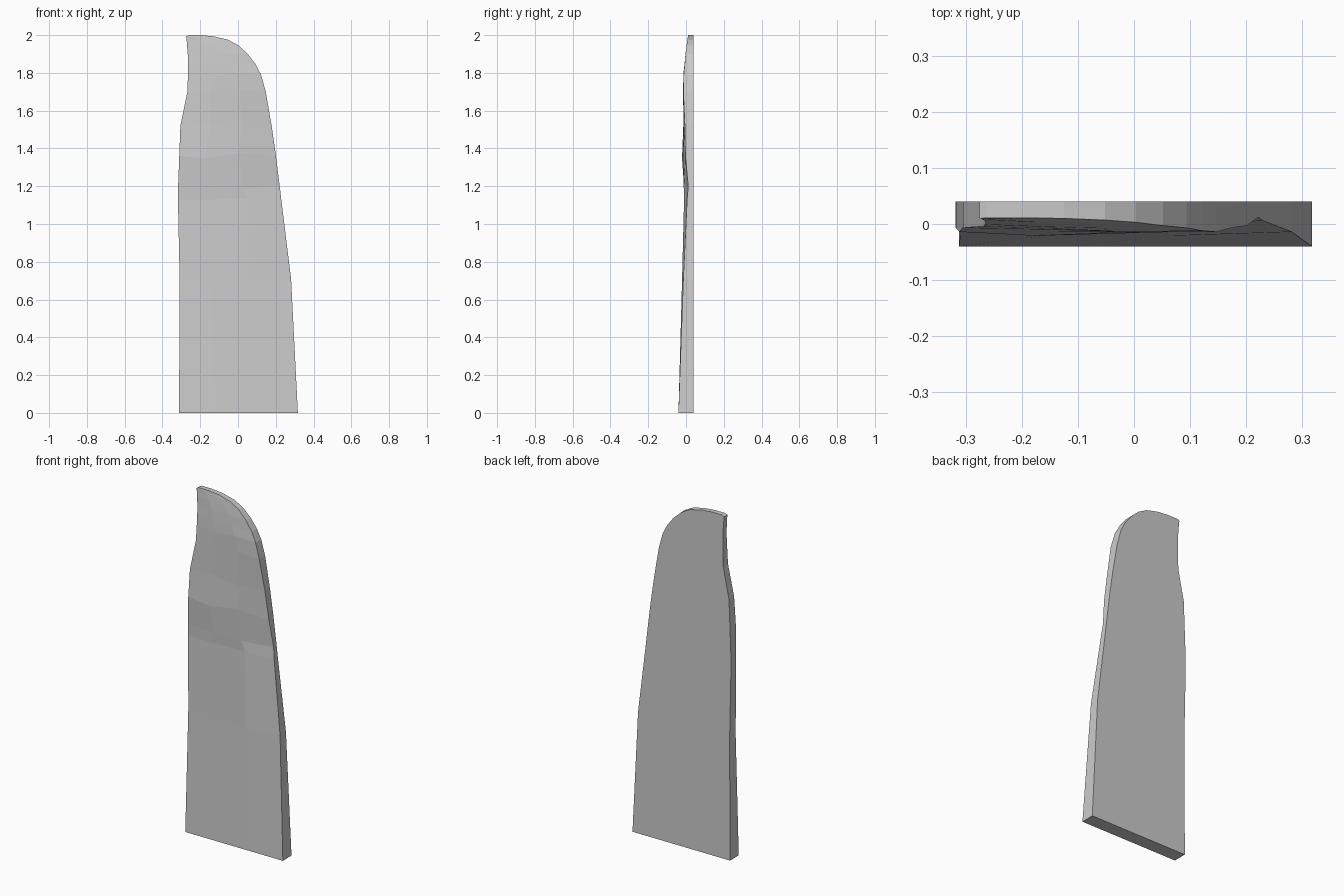
import bpy, bmesh, random

random.seed(4)
BACK_Y = 0.04
COLS = (0, 0.3, 0.64, 1)      # fractions of the width

# Each row: height, left edge, right edge, front face y at the four columns
ROWS = [
    (0.00, -0.312, 0.317, -0.040, -0.040, -0.040, -0.040),
    (0.71, -0.309, 0.281, -0.016, -0.019, -0.021, -0.014),
    (1.13, -0.318, 0.229, -0.006, -0.007, -0.010, 0.006),
    (1.20, -0.317, 0.221, -0.008, -0.010, -0.012, 0.012),
    (1.36, -0.311, 0.201, -0.014, -0.021, -0.016, -0.003),
    (1.52, -0.305, 0.178, -0.007, -0.014, -0.013, -0.006),
    (1.70, -0.268, 0.147, -0.004, -0.010, -0.015, -0.014),
    (1.79, -0.265, 0.122, -0.001, -0.009, -0.014, -0.012),
    (1.845, -0.265, 0.094, 0.003, -0.005, -0.008, -0.007),
    (1.90, -0.266, 0.052, 0.006, 0.000, -0.003, -0.003),
    (1.945, -0.270, 0.003, 0.008, 0.004, 0.003, 0.003),
    (1.975, -0.272, -0.052, 0.010, 0.008, 0.007, 0.007),
    (1.993, -0.275, -0.125, 0.010, 0.010, 0.010, 0.010),
    (2.00, -0.262, -0.195, 0.011, 0.011, 0.011, 0.011),
]

# Rough-hewn front face
bm = bmesh.new()
grid = []
for r, (z, left, right, *ys) in enumerate(ROWS):
    line = []
    for c, (t, y) in enumerate(zip(COLS, ys)):
        x, h = left + (right - left) * t, z
        if 0 < c < 3 and 0 < r < 8:
            x += random.uniform(-0.025, 0.025)
            h += random.uniform(-0.015, 0.015)
        line.append(bm.verts.new((x, y, h)))
    grid.append(line)
for a, b in zip(grid, grid[1:]):
    for c in range(3):
        bm.faces.new((a[c], a[c + 1], b[c + 1], b[c]))

# Side walls drawn straight back, closed by one flat back face
rim = [e for e in bm.edges if e.is_boundary]
new = bmesh.ops.extrude_edge_only(bm, edges=rim)["geom"]
for v in new:
    if isinstance(v, bmesh.types.BMVert):
        v.co.y = BACK_Y
bmesh.ops.holes_fill(bm, edges=[e for e in bm.edges if e.is_boundary], sides=0)
bmesh.ops.recalc_face_normals(bm, faces=bm.faces)

mesh = bpy.data.meshes.new("stone_slab")
bm.to_mesh(mesh)
bm.free()
bpy.context.collection.objects.link(bpy.data.objects.new("stone_slab", mesh))
